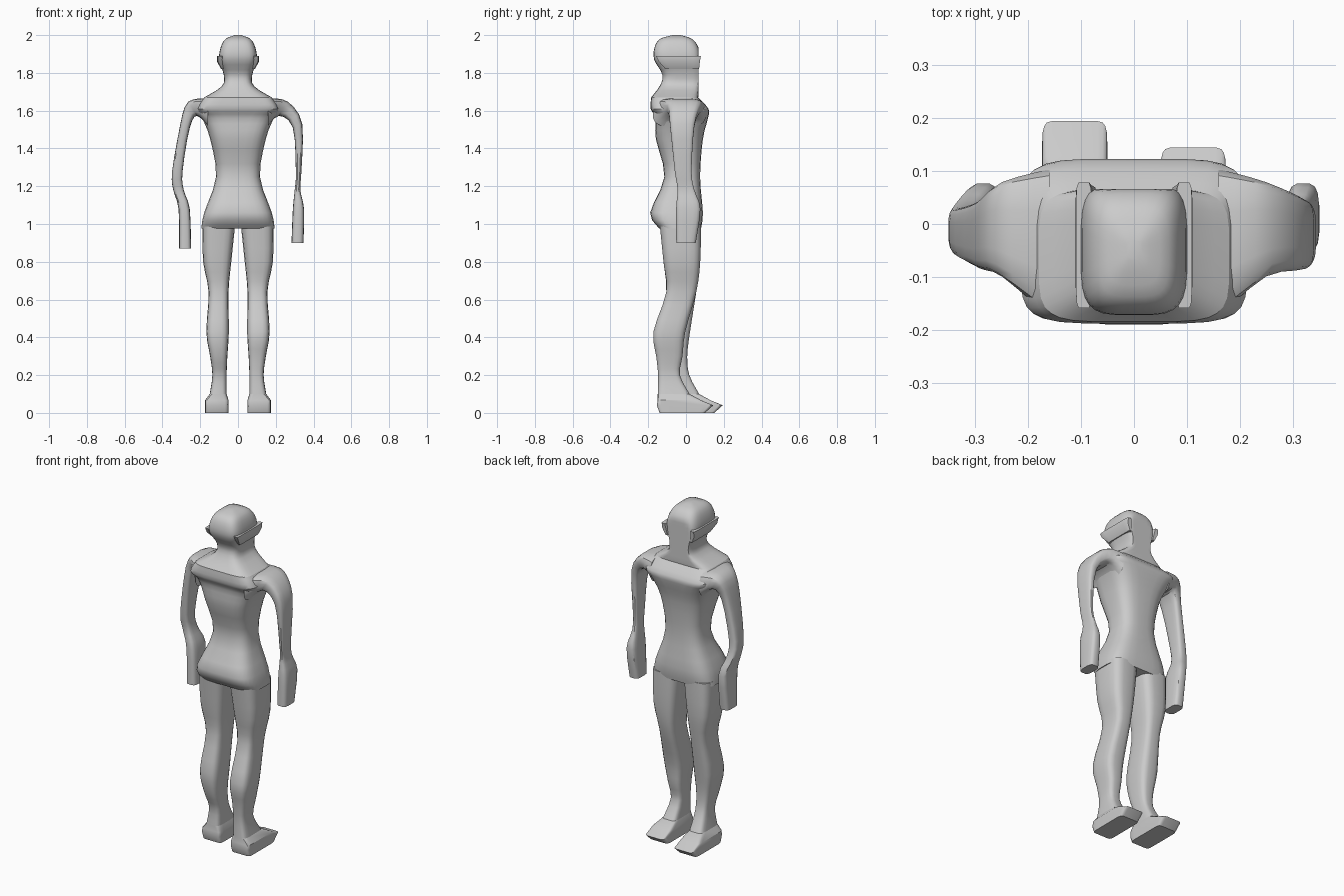
import bpy, bmesh, math
from mathutils import Vector

default_cube = bpy.data.objects.get("Cube")
if default_cube:
    bpy.data.objects.remove(default_cube, do_unlink=True)

# One plain material for the whole figure
tone = (0.6, 0.6, 0.6, 1)
grey = bpy.data.materials.new("plain grey")
grey.use_nodes = True
grey.diffuse_color = tone
grey.node_tree.nodes["Principled BSDF"].inputs["Base Color"].default_value = tone


def section(z, width, depth, x=0, y=0, tilt=0, power=0.55):
    """Cross-section: middle, half width and depth, sideways tilt, squareness."""
    return Vector((x, y, z, width, depth, math.radians(tilt), power))


def smooth_sections(sections, steps):
    """Fill in sections along a smooth curve through the given ones."""
    result = []
    last = len(sections) - 1
    for i in range(last):
        before, start = sections[max(i - 1, 0)], sections[i]
        end, after = sections[i + 1], sections[min(i + 2, last)]
        for step in range(steps):
            t = step / steps
            slope_in, slope_out = (end - before) / 2, (after - start) / 2
            bend = (end - start) * 3 - slope_in * 2 - slope_out
            curl = (start - end) * 2 + slope_in + slope_out
            result.append(start + slope_in * t + bend * t**2 + curl * t**3)
    result.append(sections[last])
    return result


def rounded(value, power):
    return math.copysign(abs(value) ** power, value)


def loft(name, sections, sides=20, steps=3, front_limit=1):
    """Skin a closed body over the sections."""
    bm = bmesh.new()
    rings = []
    for x, y, z, width, depth, tilt, power in smooth_sections(sections, steps):
        ring = []
        for i in range(sides):
            angle = math.tau * (i + 0.5) / sides
            across = width * rounded(math.cos(angle), power)
            along = y + depth * rounded(math.sin(angle), power)
            ring.append(bm.verts.new((x + across * math.cos(tilt),
                                      min(along, front_limit),
                                      z + across * math.sin(tilt))))
        rings.append(ring)
    for low, high in zip(rings, rings[1:]):
        for i in range(sides):
            bm.faces.new((low[i - 1], low[i], high[i], high[i - 1]))
    bm.faces.new(rings[0])
    bm.faces.new(rings[-1])
    bmesh.ops.recalc_face_normals(bm, faces=bm.faces)
    mesh = bpy.data.meshes.new(name)
    bm.to_mesh(mesh)
    bm.free()
    mesh.materials.append(grey)
    body = bpy.data.objects.new(name, mesh)
    bpy.context.collection.objects.link(body)
    bpy.ops.object.select_all(action="DESELECT")
    body.select_set(True)
    bpy.context.view_layer.objects.active = body
    bpy.ops.object.shade_smooth_by_angle(angle=math.radians(35))


# Torso from the hem up over waist and chest to the shoulders
hem = section(z=0.975, width=0.195, depth=0.11, y=-0.03)
seat = section(z=1.06, width=0.18, depth=0.14, y=-0.05)
waist = section(z=1.25, width=0.117, depth=0.095, y=-0.02, power=0.65)
ribs = section(z=1.45, width=0.148, depth=0.125, y=-0.035, power=0.6)
chest = section(z=1.56, width=0.19, depth=0.14, y=-0.023, power=0.5)
shoulders = section(z=1.61, width=0.215, depth=0.153, y=-0.034, power=0.35)
collar = section(z=1.67, width=0.18, depth=0.125, y=-0.06, power=0.4)
loft("torso", [hem, seat, waist, ribs, chest, shoulders, collar], sides=28)

# Neck and domed head, cut flat at the face
nape = section(z=1.73, width=0.085, depth=0.11, y=-0.03, power=0.5)
neck = section(z=1.79, width=0.076, depth=0.105, y=-0.02)
temple = section(z=1.87, width=0.1, depth=0.125, y=-0.044, power=0.5)
brow = section(z=1.935, width=0.092, depth=0.117, y=-0.05, power=0.5)
dome = section(z=1.98, width=0.066, depth=0.085, y=-0.053)
crown = section(z=2, width=0.015, depth=0.02, y=-0.05)
loft("head", [collar, nape, neck, temple, brow, dome, crown], sides=28, front_limit=0.066)

for side, sign, step in (("left", 1, 0), ("right", -1, 0.05)):
    # Ear ridge running along the side of the head
    ear_low = section(z=1.82, width=0.01, depth=0.09, x=sign * 0.08, y=-0.02, power=0.3)
    ear_mid = section(z=1.86, width=0.018, depth=0.11, x=sign * 0.093, y=-0.035, power=0.3)
    ear_top = section(z=1.89, width=0.015, depth=0.12, x=sign * 0.095, y=-0.04, power=0.3)
    loft(side + "_ear", [ear_low, ear_mid, ear_top], sides=12, steps=1)

    # Leg, with the right one stepping forward below the knee
    hip = section(z=1, width=0.088, depth=0.11, x=sign * 0.102, y=-0.03)
    thigh = section(z=0.8, width=0.075, depth=0.098, x=sign * 0.11, y=-0.022)
    knee = section(z=0.64, width=0.053, depth=0.08, x=sign * 0.103, y=-0.025)
    calf = section(z=0.43, width=0.06, depth=0.085, x=sign * 0.108, y=step / 2 - 0.088)
    shin = section(z=0.3, width=0.046, depth=0.07, x=sign * 0.102, y=step / 2 - 0.088)
    ankle = section(z=0.2, width=0.038, depth=0.058, x=sign * 0.098, y=step - 0.09)
    instep = section(z=0.1, width=0.045, depth=0.085, x=sign * 0.105, y=step - 0.065, power=0.4)
    loft(side + "_leg", [hip, thigh, knee, calf, shin, ankle, instep])

    # Flat, square foot
    arch = section(z=0.067, width=0.062, depth=0.115, x=sign * 0.112, y=step - 0.035, power=0.2)
    toes = section(z=0.04, width=0.062, depth=0.15, x=sign * 0.112, y=step - 0.005, power=0.2)
    sole = section(z=0, width=0.062, depth=0.12, x=sign * 0.112, y=step - 0.02, power=0.2)
    loft(side + "_foot", [instep, arch, toes, sole], steps=1)

# Arms: the left is thinner, the right fuller and hanging closer
for side, sign, reach, thick, tip in (("left", 1, 0.315, 0.015, 0.9),
                                      ("right", -1, 0.28, 0.028, 0.87)):
    root = section(z=1.59, width=0.075, depth=0.14, x=sign * 0.16, y=-0.035, tilt=sign * 90)
    cap = section(z=1.61, width=0.045, depth=0.09, x=sign * 0.24, y=-0.01, tilt=sign * 58)
    upper = section(z=1.52, width=0.027, depth=0.065, x=sign * reach, y=-0.02, tilt=sign * 20)
    elbow = section(z=1.28, width=thick, depth=0.045, x=sign * 0.321, y=-0.015)
    wrist = section(z=1.18, width=thick, depth=0.045, x=sign * 0.315)
    palm = section(z=1.08, width=0.03, depth=0.065, x=sign * (reach + 0.005), y=0.012)
    fingers = section(z=tip, width=0.032, depth=0.052, x=sign * reach)
    loft(side + "_arm", [root, cap, upper, elbow, wrist, palm, fingers], sides=16)
